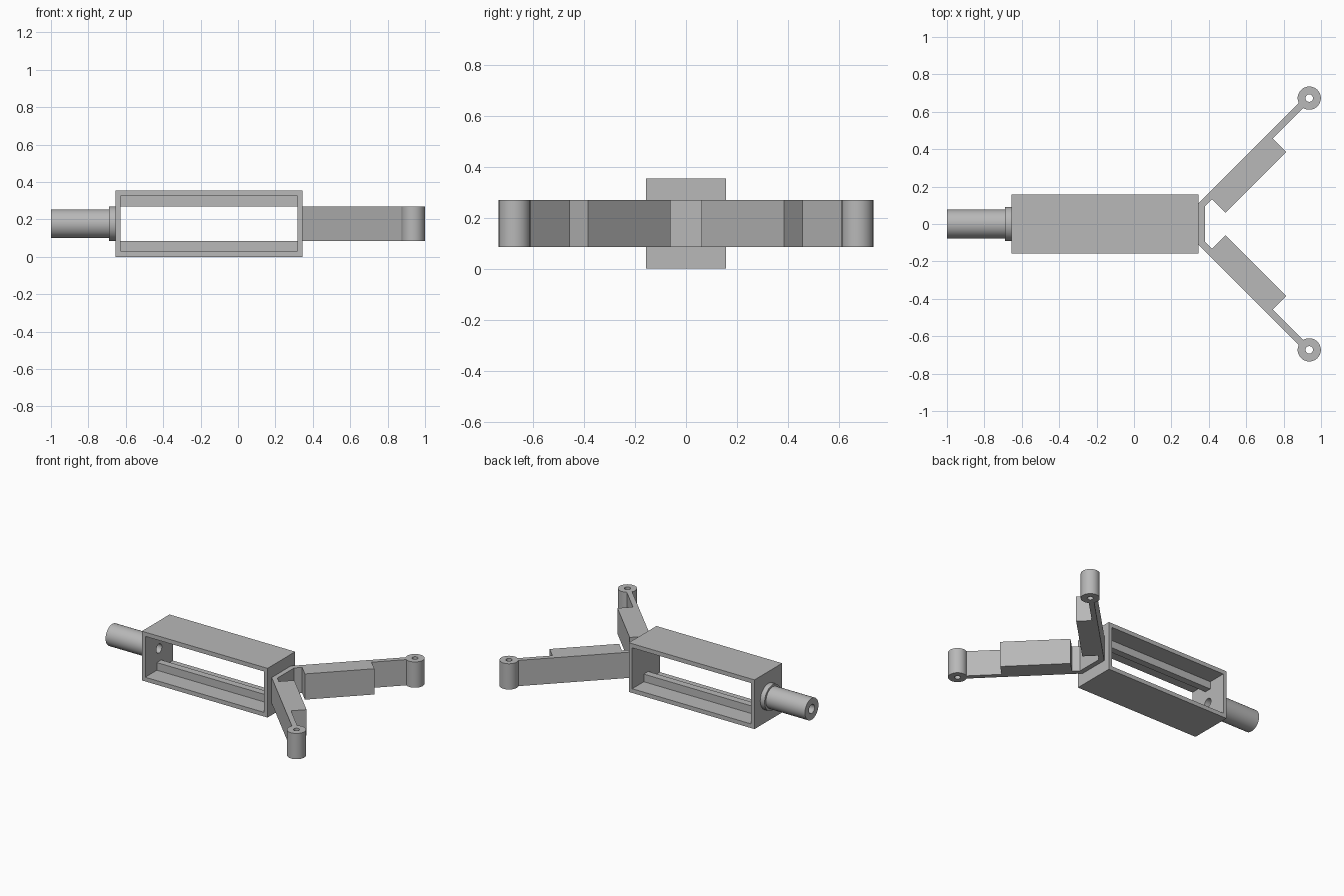
import bpy, bmesh, math
from mathutils import Matrix, Vector

if "Cube" in bpy.data.objects:
    bpy.data.objects.remove(bpy.data.objects["Cube"])

MID = 0.177            # height of the centre line
Z0, Z1 = 0.085, 0.27   # bottom and top of the fork

grey = bpy.data.materials.new("plain grey")
grey.use_nodes = True
grey.diffuse_color = (0.48, 0.48, 0.48, 1)
grey.node_tree.nodes["Principled BSDF"].inputs["Base Color"].default_value = grey.diffuse_color


def finish(name, bm, smooth=False):
    bmesh.ops.recalc_face_normals(bm, faces=bm.faces)
    mesh = bpy.data.meshes.new(name)
    bm.to_mesh(mesh)
    bm.free()
    mesh.materials.append(grey)
    ob = bpy.data.objects.new(name, mesh)
    bpy.context.collection.objects.link(ob)
    if smooth:
        bpy.ops.object.select_all(action="DESELECT")
        ob.select_set(True)
        bpy.context.view_layer.objects.active = ob
        bpy.ops.object.shade_smooth_by_angle(angle=math.radians(35))
    return ob


def box(name, low, high):
    low, high = Vector(low), Vector(high)
    bm = bmesh.new()
    bmesh.ops.create_cube(bm, size=1, matrix=Matrix.Translation((low + high) / 2)
                          @ Matrix.Diagonal((*(high - low), 1)))
    return finish(name, bm)


def lathe(name, profile, matrix, sides=48):
    """Spin a closed (radius, height) profile about the local z axis."""
    bm = bmesh.new()
    rings = [[bm.verts.new(matrix @ Vector((r * math.cos(a), r * math.sin(a), h)))
              for r, h in profile]
             for a in (2 * math.pi * i / sides for i in range(sides))]
    n = len(profile)
    for i in range(sides):
        a, b = rings[i], rings[(i + 1) % sides]
        for j in range(n):
            k = (j + 1) % n
            bm.faces.new((a[j], b[j], b[k], a[k]))
    return finish(name, bm, smooth=True)


def cut(target, cutter):
    cutter.hide_render = True
    mod = target.modifiers.new("cut", "BOOLEAN")
    mod.object, mod.operation, mod.solver = cutter, "DIFFERENCE", "EXACT"
    bpy.context.view_layer.objects.active = target
    bpy.ops.object.modifier_apply(modifier=mod.name)
    bpy.data.objects.remove(cutter)


# Open rectangular frame with a bore through its handle wall
frame = box("frame", (-0.655, -0.157, 0), (0.345, 0.157, 2 * MID))
cut(frame, box("opening_cutter", (-0.628, -0.3, 0.03), (0.318, 0.3, 0.324)))
bm = bmesh.new()
bmesh.ops.create_cone(bm, cap_ends=True, segments=48, radius1=0.032, radius2=0.032, depth=0.1,
                      matrix=Matrix.Translation((-0.64, 0, MID)) @ Matrix.Rotation(math.pi / 2, 4, "Y"))
cut(frame, finish("bore_cutter", bm))

# Rails along the frame's floor and ceiling
box("lower_rail", (-0.628, -0.025, 0.03), (0.318, 0.025, Z0))
box("upper_rail", (-0.628, -0.025, Z1), (0.318, 0.025, 0.324))

# Hollow handle with a collar
along_x = Matrix.Translation((0, 0, MID)) @ Matrix.Rotation(math.pi / 2, 4, "Y")
lathe("handle", [(0.032, -1), (0.077, -1), (0.077, -0.69), (0.092, -0.69),
                 (0.092, -0.655), (0.032, -0.655)], along_x)


# Forked arms: u runs along the arm, v across it
def arm(u, v):
    return ((u - v) / 2, (u + v) / 2)


OUTER, INNER, PAD, TIP = -0.235, -0.285, -0.43, 1.546
half = [(0.345, 0.11), arm(TIP, OUTER), arm(TIP, INNER), arm(1.2, INNER),
        arm(1.2, PAD), arm(0.55, PAD), arm(0.55, INNER), (0.38, 0.095)]
outline = half + [(x, -y) for x, y in reversed(half)]
bm = bmesh.new()
base = bm.faces.new([bm.verts.new((x, y, Z0)) for x, y in outline])
top = bmesh.ops.extrude_face_region(bm, geom=[base], use_keep_orig=True)
bmesh.ops.translate(bm, vec=(0, 0, Z1 - Z0),
                    verts=[g for g in top["geom"] if isinstance(g, bmesh.types.BMVert)])
finish("fork", bm)

# Pierced bosses on the arm tips
for side, name in ((1, "left_boss"), (-1, "right_boss")):
    lathe(name, [(0.02, Z0), (0.062, Z0), (0.062, Z1), (0.02, Z1)],
          Matrix.Translation((0.937, side * 0.673, 0)))
